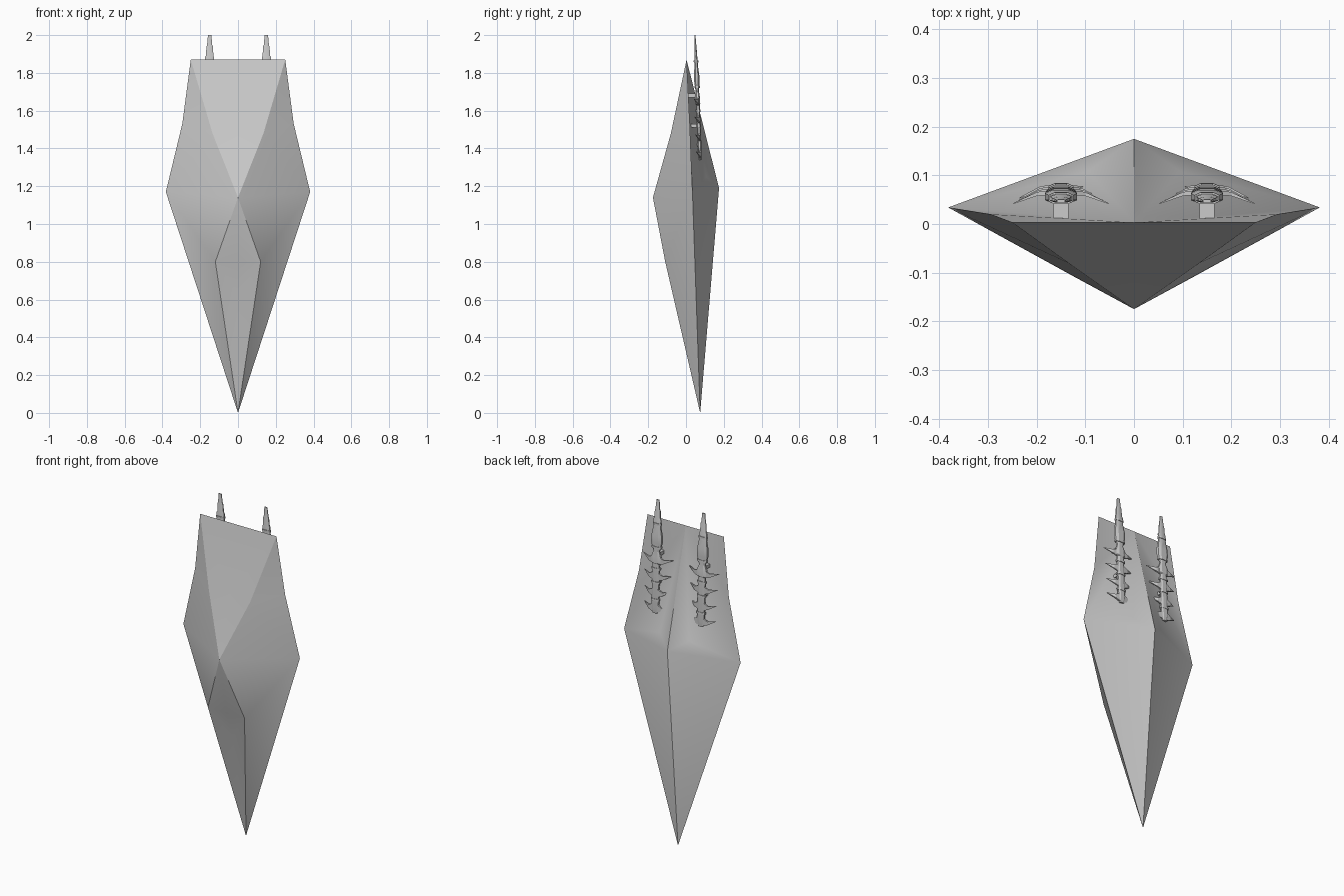
import bpy, bmesh, math

if "Cube" in bpy.data.objects:
    bpy.data.objects.remove(bpy.data.objects["Cube"])


def finish(bm, name, angle):
    bmesh.ops.recalc_face_normals(bm, faces=bm.faces)
    me = bpy.data.meshes.new(name)
    bm.to_mesh(me)
    bm.free()
    ob = bpy.data.objects.new(name, me)
    bpy.context.collection.objects.link(ob)
    bpy.ops.object.select_all(action='DESELECT')
    ob.select_set(True)
    bpy.context.view_layer.objects.active = ob
    bpy.ops.object.shade_smooth_by_angle(angle=math.radians(angle))
    return ob


# Faceted hull: right half, then mirrored across x
points = {
    'tip': (0, .075, 0), 'wide': (.382, .034, 1.17), 'mid': (.295, .02, 1.53),
    'corner': (.25, .003, 1.87), 'top': (0, .003, 1.87),
    'belly': (0, -.175, 1.14), 'brow': (.135, -.08, 1.48), 'brow_c': (0, -.08, 1.48),
    'chin': (.12, -.11, .8), 'chin_c': (0, -.11, .8), 'notch': (0, -.05, .63),
    'ridge': (0, .175, 1.19), 'pit': (.095, .108, 1.25),
}
faces = [
    # front
    'belly brow_c brow', 'brow_c top corner brow', 'belly brow wide',
    'brow mid wide', 'brow corner mid', 'belly chin_c chin',
    'chin_c notch chin', 'chin notch tip', 'chin tip wide', 'chin wide belly',
    # back
    'ridge wide tip', 'ridge pit wide', 'ridge pit top', 'pit top wide',
    'top wide mid', 'top mid corner',
]
bm = bmesh.new()
for sx in (1, -1):
    v = {k: bm.verts.new((sx * p[0], p[1], p[2])) for k, p in points.items()}
    for f in faces:
        bm.faces.new([v[k] for k in f.split()])
bmesh.ops.remove_doubles(bm, verts=bm.verts, dist=1e-5)
finish(bm, "hull", 30)


def axis_y(z):
    return .075 - .042 * (z - 1.34)


def loft(bm, rings):
    loops = [[bm.verts.new(p) for p in r] for r in rings]
    n = len(loops[0])
    for a, b in zip(loops, loops[1:]):
        for i in range(n):
            bm.faces.new((a[i], a[(i + 1) % n], b[(i + 1) % n], b[i]))
    bm.faces.new(loops[0])
    bm.faces.new(loops[-1])


def octagon(cx, z, w, t):
    c = .5
    pts = [(w, t * c), (w * c, t), (-w * c, t), (-w, t * c),
           (-w, -t * c), (-w * c, -t), (w * c, -t), (w, -t * c)]
    return [(cx + x, axis_y(z) + y, z) for x, y in pts]


# Mast profile: z, half width, half thickness
mast = [(1.34, .014, .006), (1.37, .022, .010), (1.63, .022, .010), (1.635, .030, .013),
        (1.67, .030, .013), (1.70, .019, .009), (1.75, .033, .014), (1.79, .033, .014),
        (1.84, .024, .009), (1.885, .024, .008), (1.89, .020, .007), (1.94, .017, .006),
        (1.945, .014, .005), (2.0, .009, .003)]

for side, cx in (("left", -.15), ("right", .15)):
    bm = bmesh.new()
    loft(bm, [octagon(cx, *m) for m in mast])
    finish(bm, side + "_mast", 20)

    # Collars around the mast
    bm = bmesh.new()
    for z, w in ((1.42, .026), (1.52, .027), (1.60, .028), (1.725, .031), (1.86, .026)):
        loft(bm, [octagon(cx, z - .006, w, w * .47), octagon(cx, z + .006, w, w * .47)])
    finish(bm, side + "_mast_collars", 20)

    # Paired swept spikes along the mast
    bm = bmesh.new()
    for z, reach in ((1.37, .085), (1.46, .085), (1.555, .09), (1.65, .098)):
        for s in (1, -1):
            rings = []
            for f, dy, dz, h, t in ((.15, .002, 0, .024, .005), (.5, 0, -.002, .011, .004),
                                    (1, -.02, .012, .001, .001)):
                x, y, zz = cx + s * f * reach, axis_y(z) + dy, z + dz
                rings.append([(x, y - t, zz - h), (x, y + t, zz - h),
                              (x, y + t, zz + h), (x, y - t, zz + h)])
            loft(bm, rings)
    finish(bm, side + "_mast_spikes", 20)

    # Struts joining the mast to the hull
    bm = bmesh.new()
    for z in (1.52, 1.68):
        loft(bm, [[(cx + a * .015, y, z + b * .01) for a, b in
                   ((1, 1), (-1, 1), (-1, -1), (1, -1))] for y in (.005, axis_y(z))])
    finish(bm, side + "_mast_struts", 20)
